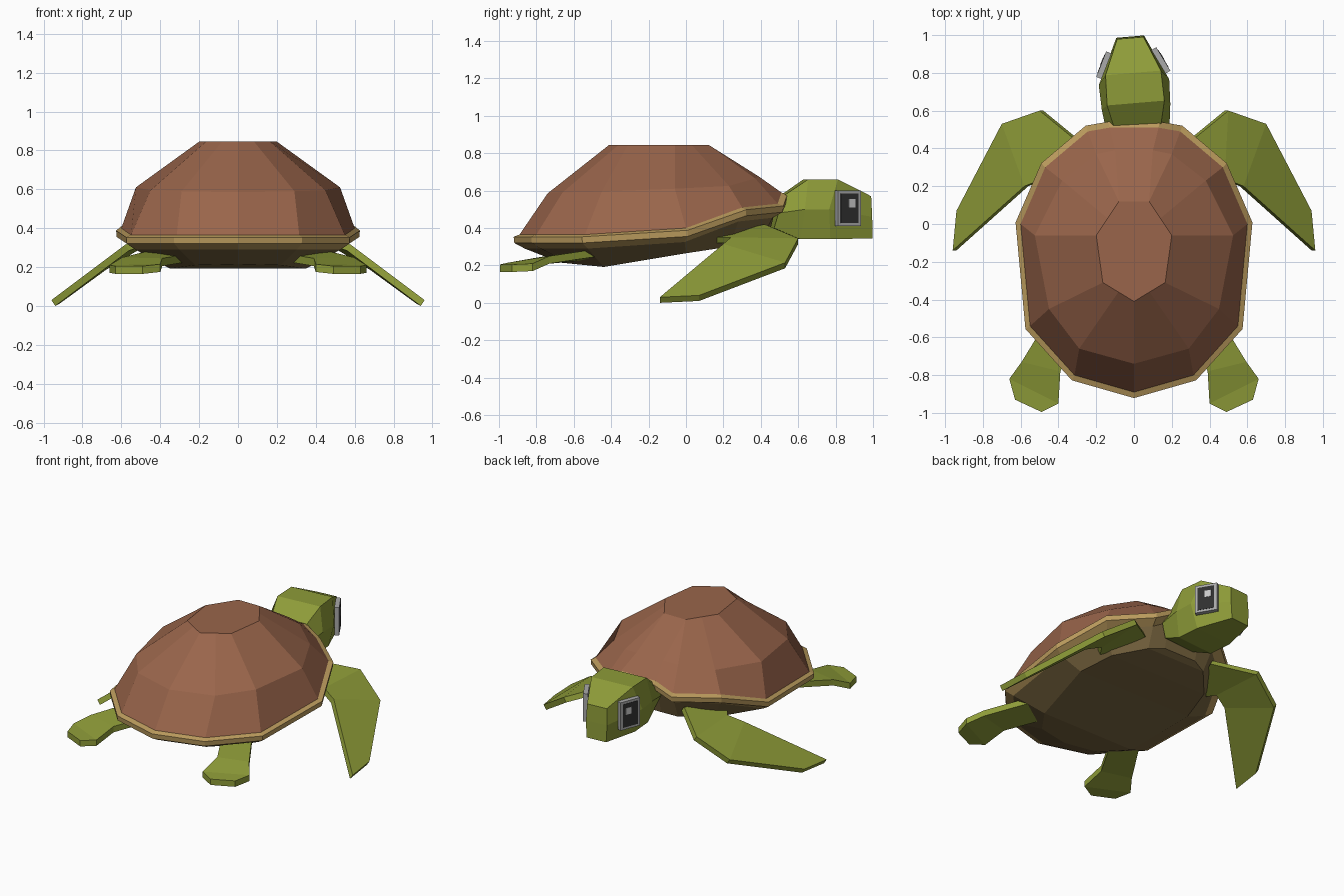
import bpy, bmesh
from math import radians
from mathutils import Matrix, Vector

if "Cube" in bpy.data.objects:
    bpy.data.objects.remove(bpy.data.objects["Cube"])


def material(name, rgb):
    m = bpy.data.materials.new(name)
    m.diffuse_color = (*rgb, 1)
    m.use_nodes = True
    m.node_tree.nodes["Principled BSDF"].inputs["Base Color"].default_value = m.diffuse_color
    return m


BROWN = material("shell_brown", (0.32, 0.13, 0.07))
GOLD = material("rim_gold", (0.50, 0.33, 0.11))
UNDER = material("belly_brown", (0.19, 0.13, 0.05))
GREEN = material("skin_green", (0.27, 0.33, 0.04))
GREY = material("eye_grey", (0.4, 0.4, 0.4))
DARK = material("eye_dark", (0.03, 0.03, 0.03))
LIGHT = material("eye_light", (0.55, 0.55, 0.55))


def finish(bm, name, mat, matrix=None):
    bmesh.ops.remove_doubles(bm, verts=bm.verts, dist=0.0005)
    bmesh.ops.recalc_face_normals(bm, faces=bm.faces)
    if matrix:
        bm.transform(matrix)
    me = bpy.data.meshes.new(name)
    bm.to_mesh(me)
    bm.free()
    me.materials.append(mat)
    ob = bpy.data.objects.new(name, me)
    bpy.context.collection.objects.link(ob)
    return ob


def loft(name, half_rings, mat, cap_first=False, cap_last=False, matrix=None):
    """Loft rings given by their +x half; caps are strips across x = 0."""
    bm = bmesh.new()
    rings = []
    for half in half_rings:
        right = [bm.verts.new(p) for p in half]
        left = [bm.verts.new((-x, y, z)) for x, y, z in half]
        rings.append((right, left))
    for (r0, l0), (r1, l1) in zip(rings, rings[1:]):
        for i in range(len(r0) - 1):
            bm.faces.new((r0[i], r0[i + 1], r1[i + 1], r1[i]))
            bm.faces.new((l0[i + 1], l0[i], l1[i], l1[i + 1]))
        for i in (0, -1):
            if r0[i].co.x > 0.001 or r1[i].co.x > 0.001:
                bm.faces.new((l0[i], r0[i], r1[i], l1[i]))
    for use, (r, l) in ((cap_first, rings[0]), (cap_last, rings[-1])):
        if use:
            for i in range(len(r) - 1):
                bm.faces.new((r[i], l[i], l[i + 1], r[i + 1]))
    return finish(bm, name, mat, matrix)


def shift(ring, scale, dz):
    return [(x * scale, (y + 0.19) * scale - 0.19, z + dz) for x, y, z in ring]


# Shell dome: edge ring, middle ring and flat top scute
edge = [(.13, .51, .59), (.245, .49, .53), (.47, .30, .51), (.60, 0, .40),
        (.55, -.54, .365), (.315, -.80, .365), (0, -.89, .365)]
middle = [(.10, .39, .675), (.20, .37, .665), (.38, .23, .625), (.525, -.06, .61),
          (.45, -.45, .595), (.29, -.66, .59), (0, -.74, .585)]
top = [(.08, .12, .845), (.08, .12, .845), (.14, .03, .845), (.20, -.06, .845),
       (.165, -.31, .845), (.0825, -.36, .845), (0, -.41, .845)]
loft("shell", [edge, middle, top], BROWN, cap_last=True)

# Gold rim around the shell
rim_top = shift(edge, 1.045, -.012)
rim_low = shift(edge, 1.04, -.045)
rim_in = shift(edge, .96, -.075)
loft("shell_rim", [edge, rim_top, rim_low, rim_in], GOLD)

# Belly plate
belly = [(.12, .44, .35), (.22, .40, .33), (.37, .23, .30), (.43, 0, .265),
         (.35, -.44, .192), (.22, -.62, .21), (0, -.67, .215)]
loft("belly", [rim_in, belly], UNDER, cap_last=True)


# Flippers: pairs of leading and trailing points, thickened and mirrored
def flipper(name, pairs, thick):
    bm = bmesh.new()
    rings = []
    for a, b in pairs:
        a, b, t = Vector(a), Vector(b), Vector(thick)
        rings.append([bm.verts.new(p) for p in (a, b, b + t, a + t)])
    for r, s in zip(rings, rings[1:]):
        for i in range(4):
            j = (i + 1) % 4
            bm.faces.new((r[i], r[j], s[j], s[i]))
    bm.faces.new(rings[0])
    bm.faces.new(rings[-1])
    ob = finish(bm, name, GREEN)
    ob.modifiers.new("Mirror", 'MIRROR')


flipper("front_flippers", [
    ((.28, .42, .42), (.40, .12, .35)), ((.50, .60, .345), (.48, .24, .35)),
    ((.70, .53, .215), (.58, .20, .315)), ((.94, .07, .04), (.96, -.14, .03))],
    (-.02, 0, -.03))
flipper("back_flippers", [
    ((.43, -.46, .29), (.27, -.56, .265)), ((.595, -.73, .25), (.39, -.78, .245)),
    ((.66, -.82, .21), (.40, -.95, .215)), ((.63, -.93, .205), (.49, -.995, .205))],
    (0, 0, -.04))

# Head, turned slightly to one side
turn = (Matrix.Translation((0, .75, 0)) @ Matrix.Rotation(radians(4.8), 4, 'Z')
        @ Matrix.Translation((0, -.75, 0)))
loft("head", [
    [(.12, .50, .565), (.165, .48, .48), (.12, .46, .40)],
    [(.152, .64, .66), (.182, .62, .50), (.14, .60, .34)],
    [(.147, .80, .66), (.187, .75, .50), (.14, .76, .34)],
    [(.07, .985, .57), (.075, .99, .46), (.07, .993, .345)]],
    GREEN, True, True, turn)


# Eyes: frame, dark pupil and highlight on each side
def eye_box(name, side, out, along, z, size, mat):
    bm = bmesh.new()
    bmesh.ops.create_cube(bm, size=1)
    place = (Matrix.Translation((side * .148, .852, z))
             @ Matrix.Rotation(side * radians(26), 4, 'Z')
             @ Matrix.Translation((side * out, along, 0))
             @ Matrix.Diagonal((*size, 1)))
    finish(bm, name, mat, turn @ place)


for side, label in ((-1, "left"), (1, "right")):
    eye_box(label + "_eye_frame", side, .004, 0, .505, (.03, .145, .19), GREY)
    eye_box(label + "_eye_pupil", side, .008, 0, .505, (.026, .108, .158), DARK)
    eye_box(label + "_eye_highlight", side, .011, .015, .532, (.024, .042, .045), LIGHT)
